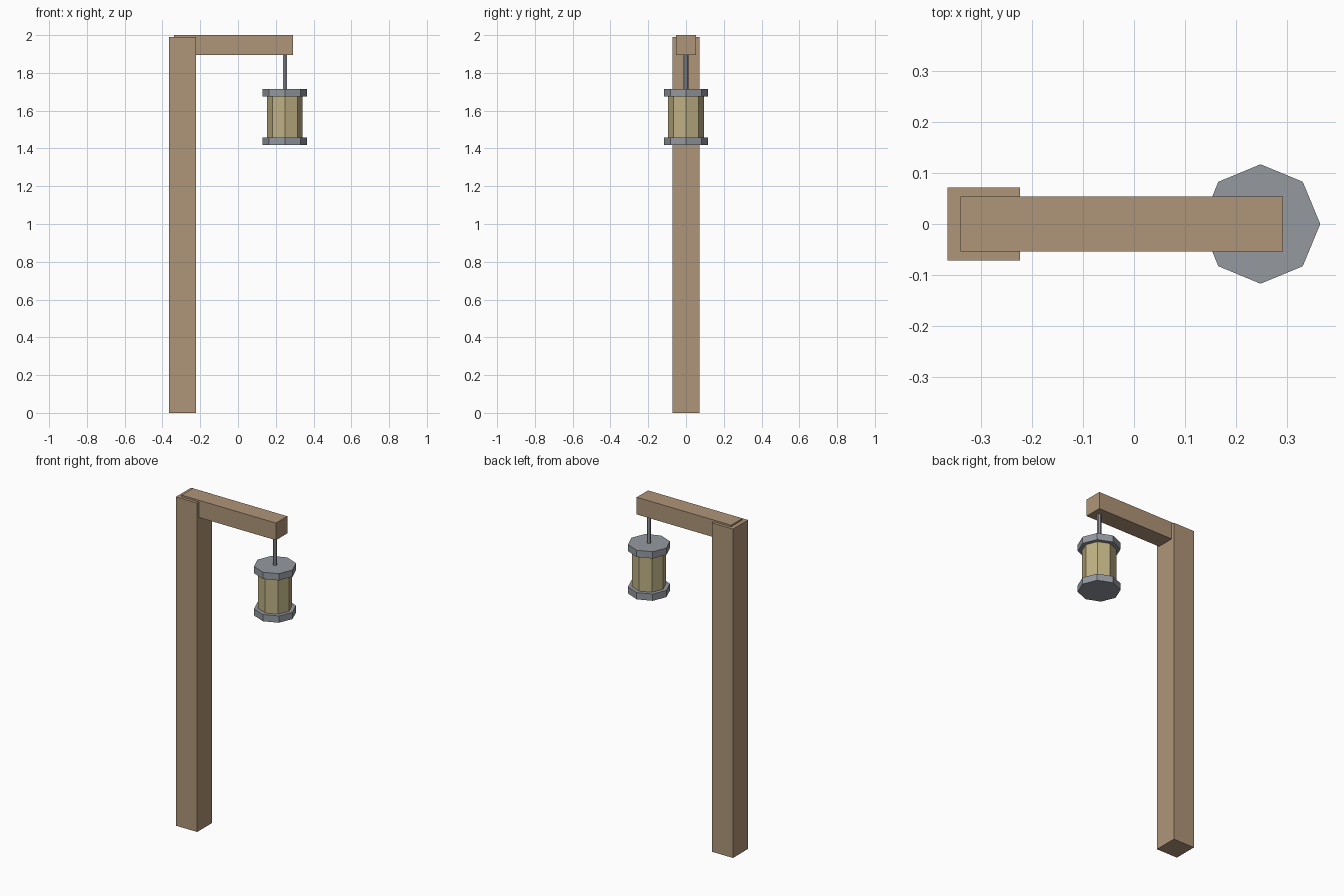
import bpy
import math

if "Cube" in bpy.data.objects:
    bpy.data.objects.remove(bpy.data.objects["Cube"])


def material(name, rgb):
    m = bpy.data.materials.new(name)
    m.diffuse_color = (*rgb, 1)
    m.use_nodes = True
    m.node_tree.nodes["Principled BSDF"].inputs["Base Color"].default_value = m.diffuse_color
    return m


wood = material("wood", (0.43, 0.30, 0.19))
metal = material("metal", (0.30, 0.32, 0.35))
glow = material("glow", (0.52, 0.44, 0.23))


def box(name, x, y, z, mat):
    """Box from (min, max) ranges."""
    bpy.ops.mesh.primitive_cube_add(size=1, location=[sum(r) / 2 for r in (x, y, z)])
    ob = bpy.context.object
    ob.name = name
    ob.scale = [r[1] - r[0] for r in (x, y, z)]
    bpy.ops.object.transform_apply(location=False, rotation=False, scale=True)
    ob.data.materials.append(mat)


def prism(name, sides, radius, z, mat):
    """Upright prism on the lantern axis."""
    bpy.ops.mesh.primitive_cylinder_add(vertices=sides, radius=radius, depth=z[1] - z[0],
                                        location=(LANTERN_X, 0, sum(z) / 2))
    ob = bpy.context.object
    ob.name = name
    ob.data.materials.append(mat)


LANTERN_X = 0.248

# Wooden frame
box("post", (-0.365, -0.223), (-0.072, 0.072), (0, 1.99), wood)
box("beam", (-0.34, 0.292), (-0.054, 0.054), (1.896, 2.0), wood)

# Hanging lantern
prism("hanger_rod", 6, 0.012, (1.70, 1.91), metal)
prism("lantern_cap", 8, 0.117, (1.674, 1.715), metal)
prism("lantern_glass", 8, 0.094, (1.45, 1.685), glow)
prism("lantern_base", 8, 0.117, (1.418, 1.459), metal)
